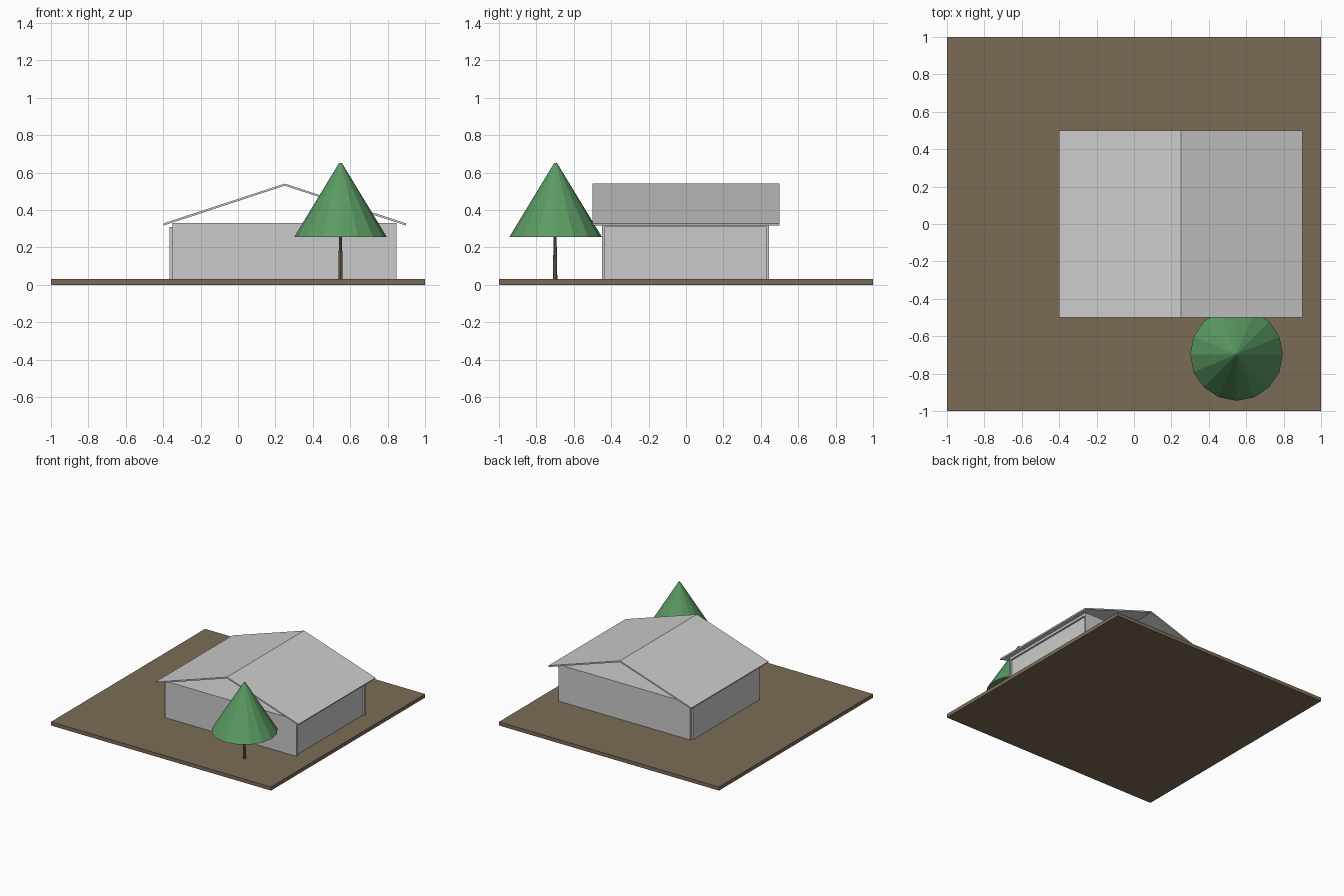
import bpy
import bmesh

if "Cube" in bpy.data.objects:
    bpy.data.objects.remove(bpy.data.objects["Cube"])


def material(name, color):
    m = bpy.data.materials.new(name)
    m.diffuse_color = (*color, 1)
    m.use_nodes = True
    m.node_tree.nodes["Principled BSDF"].inputs["Base Color"].default_value = m.diffuse_color
    return m


brown = material("earth brown", (0.2, 0.148, 0.092))
grey = material("light grey", (0.6, 0.6, 0.6))
green = material("leaf green", (0.107, 0.33, 0.128))


def finish(name, bm, mat):
    bmesh.ops.recalc_face_normals(bm, faces=bm.faces)
    mesh = bpy.data.meshes.new(name)
    bm.to_mesh(mesh)
    bm.free()
    mesh.materials.append(mat)
    obj = bpy.data.objects.new(name, mesh)
    bpy.context.collection.objects.link(obj)
    return obj


def box(name, x, y, z, mat):
    bm = bmesh.new()
    bmesh.ops.create_cube(bm, size=1)
    for v in bm.verts:
        v.co = [a[0] if c < 0 else a[1] for a, c in zip((x, y, z), v.co)]
    return finish(name, bm, mat)


def cone(name, center, z, r1, r2, sides, mat):
    bm = bmesh.new()
    bmesh.ops.create_cone(bm, cap_ends=True, segments=sides,
                          radius1=r1, radius2=r2, depth=z[1] - z[0])
    bmesh.ops.translate(bm, verts=bm.verts, vec=(*center, (z[0] + z[1]) / 2))
    return finish(name, bm, mat)


# Ground slab
box("ground_slab", (-1, 1), (-1, 1), (0, 0.03), brown)

# Thin walls, with notched corners
wall_z = (0.03, 0.31)
box("front_wall", (-0.35, 0.848), (-0.45, -0.435), wall_z, grey)
box("back_wall", (-0.35, 0.848), (0.43, 0.445), wall_z, grey)
box("left_wall", (-0.365, -0.35), (-0.435, 0.43), wall_z, grey)
box("right_wall", (0.818, 0.833), (-0.435, 0.43), wall_z, grey)

# Flat ceiling under the open gables
box("ceiling", (-0.35, 0.848), (-0.45, 0.445), (0.31, 0.33), grey)

# Gable roof: thin chevron profile extruded along y
profile = [(-0.4, 0.328), (0.25, 0.541), (0.9, 0.328),
           (0.897, 0.317), (0.25, 0.53), (-0.397, 0.317)]
bm = bmesh.new()
ends = [[bm.verts.new((x, y, z)) for x, z in profile] for y in (-0.5, 0.5)]
for row in ends:
    bm.faces.new((row[0], row[1], row[4], row[5]))
    bm.faces.new((row[1], row[2], row[3], row[4]))
for i in range(6):
    j = (i + 1) % 6
    bm.faces.new((ends[0][i], ends[0][j], ends[1][j], ends[1][i]))
finish("gable_roof", bm, grey)

# Tree
cone("tree_trunk", (0.548, -0.7), (0.03, 0.26), 0.012, 0.008, 8, brown)
cone("tree_crown", (0.548, -0.697), (0.255, 0.652), 0.248, 0.007, 16, green)
